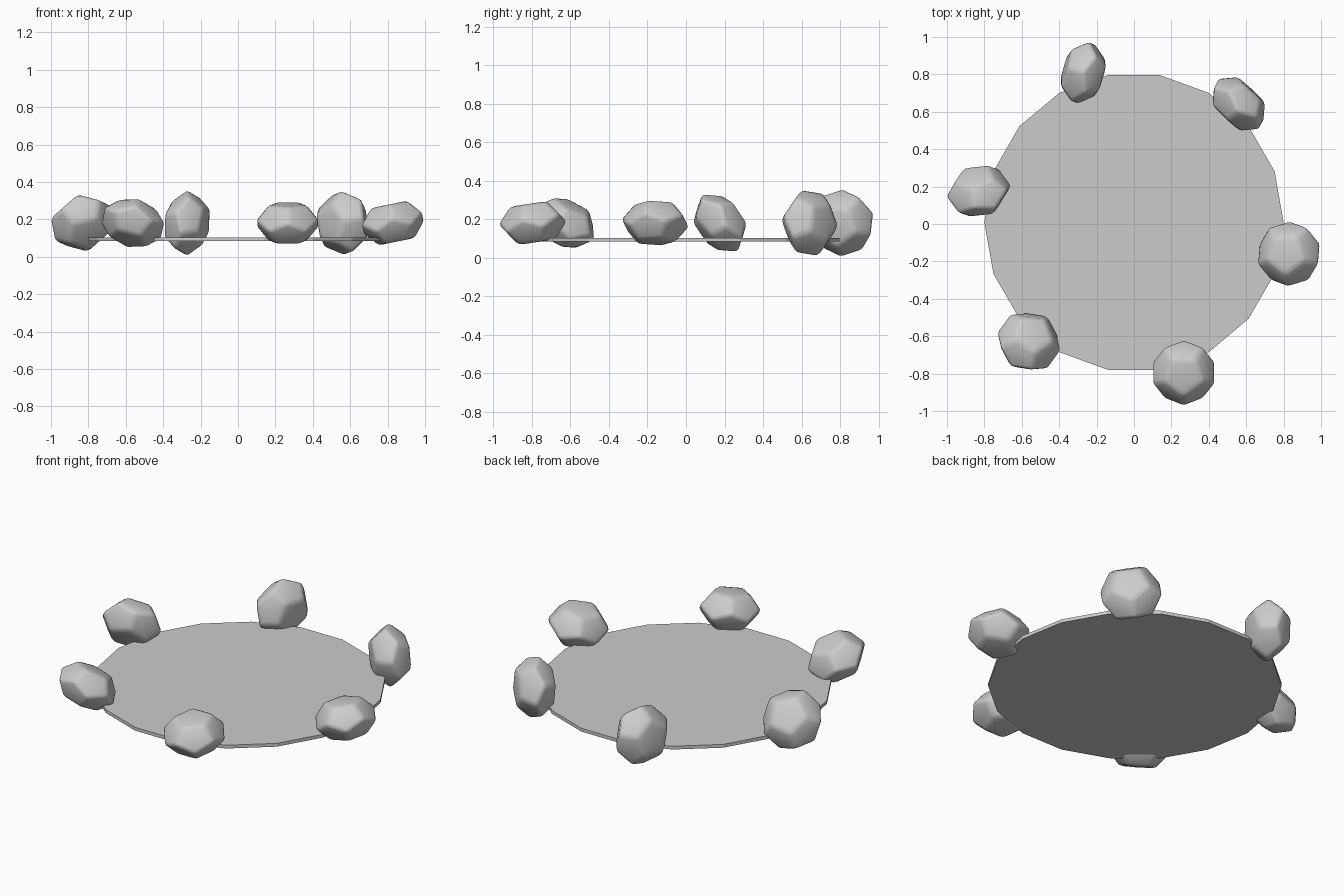
import bpy, bmesh, math
from mathutils import Vector, Matrix

if "Cube" in bpy.data.objects:
    bpy.data.objects.remove(bpy.data.objects["Cube"])


def add_object(name, bm):
    bmesh.ops.recalc_face_normals(bm, faces=bm.faces)
    me = bpy.data.meshes.new(name)
    bm.to_mesh(me)
    bm.free()
    ob = bpy.data.objects.new(name, me)
    bpy.context.collection.objects.link(ob)
    return ob


# thin eighteen-sided disc
bm = bmesh.new()
bmesh.ops.create_cone(bm, cap_ends=True, segments=18, radius1=0.8, radius2=0.8, depth=0.02,
                      matrix=Matrix.Translation((0, 0.008, 0.093)) @ Matrix.Rotation(math.radians(90), 4, 'Z'))
# keep a corner on the x axis
v = max(bm.verts, key=lambda p: p.co.x).co
turn = math.atan2(v.y - 0.008, v.x)
bmesh.ops.rotate(bm, verts=bm.verts, cent=(0, 0.008, 0), matrix=Matrix.Rotation(-turn, 3, 'Z'))
add_object("water_disc", bm)


def rock(name, centre, normal):
    # dodecahedron made as the dual of an icosahedron
    ico = bmesh.new()
    bmesh.ops.create_icosphere(ico, subdivisions=1, radius=1)
    points = [f.calc_center_median().normalized() * 0.182 for f in ico.faces]
    ico.free()
    bm = bmesh.new()
    for p in points:
        bm.verts.new(p)
    bmesh.ops.convex_hull(bm, input=bm.verts)
    bmesh.ops.dissolve_limit(bm, angle_limit=0.05, verts=bm.verts, edges=bm.edges)
    # soften the edges, flatten, then tilt
    bmesh.ops.bevel(bm, geom=bm.edges[:], offset=0.024, segments=2, profile=0.5, affect='EDGES')
    tilt = Vector((0, 0, 1)).rotation_difference(Vector(normal)).to_matrix().to_4x4()
    mat = (Matrix.Translation(centre) @ tilt @ Matrix.Diagonal((1, 1, 0.7, 1))
           @ Matrix.Rotation(math.radians(90), 4, 'Z'))
    bmesh.ops.transform(bm, matrix=mat, verts=bm.verts)
    for f in bm.faces:
        f.smooth = True
    add_object(name, bm)


# ring of rocks: centre height is shared, each has its own tilt
rocks = [
    ((0.828, -0.16), (-0.2, 0, 0.98)),
    ((0.56, 0.642), (0.68, 0.72, 0.05)),
    ((-0.272, 0.808), (0.95, -0.28, -0.12)),
    ((-0.83, 0.176), (-0.22, 0.78, 0.58)),
    ((-0.562, -0.628), (0.25, 0.4, 0.88)),
    ((0.266, -0.796), (0, -0.15, 0.99)),
]
for i, ((x, y), n) in enumerate(rocks):
    rock(f"rock_{i + 1}", (x, y, 0.18), n)
